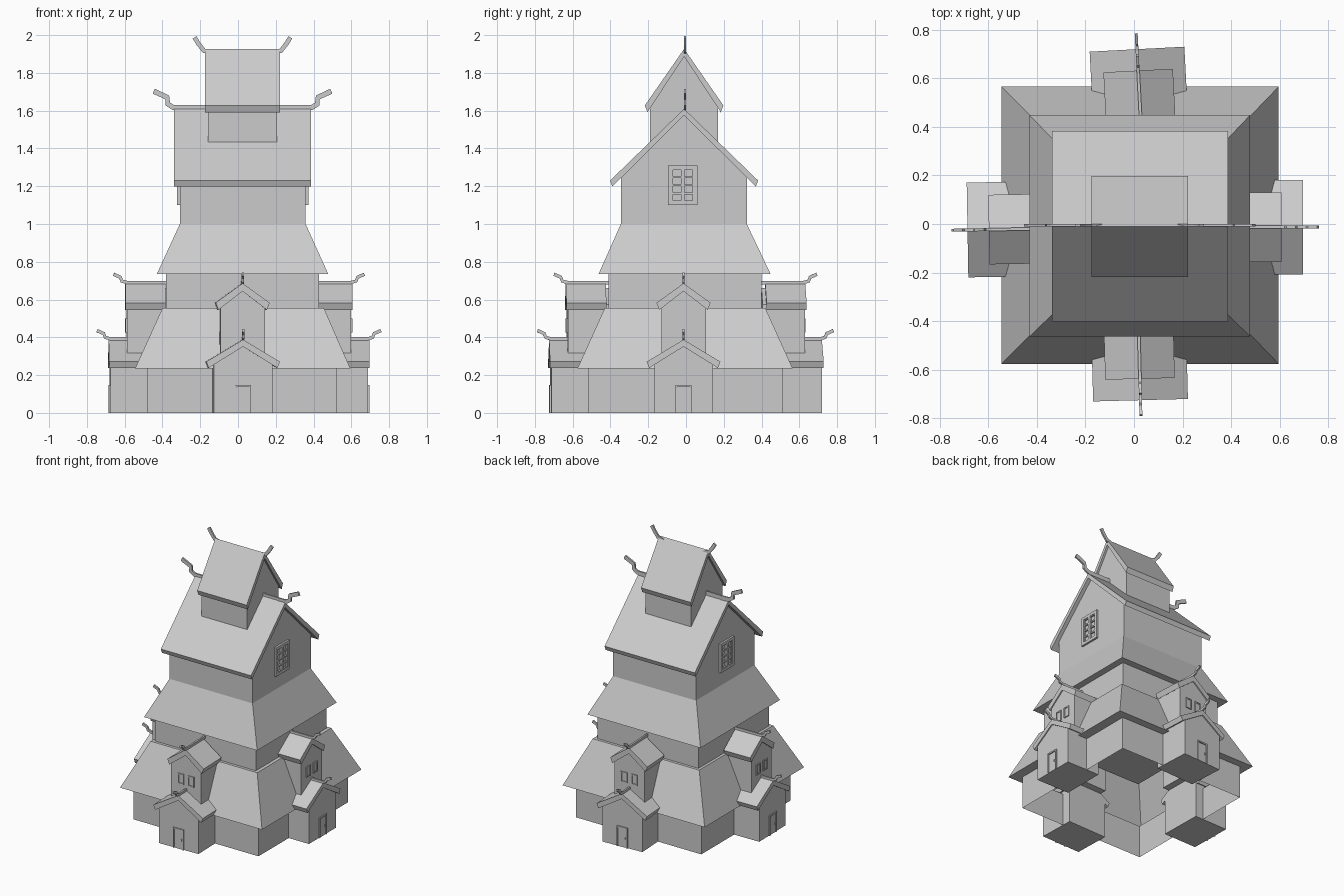
import bpy, bmesh
from math import radians
from mathutils import Matrix, Vector

if "Cube" in bpy.data.objects:
    bpy.data.objects.remove(bpy.data.objects["Cube"])


def prism(name, pts, a, b, axis='Y', mat=None):
    """Extrude a closed 2D profile (horizontal, z) from a to b along X or Y."""
    bm = bmesh.new()
    put = (lambda u, z, t: (u, t, z)) if axis == 'Y' else (lambda u, z, t: (t, u, z))
    ends = [[bm.verts.new(put(u, z, t)) for u, z in pts] for t in (a, b)]
    n = len(pts)
    for ring in ends:
        bm.faces.new(ring)
    for i in range(n):
        j = (i + 1) % n
        bm.faces.new((ends[0][i], ends[0][j], ends[1][j], ends[1][i]))
    return finish(name, bm, mat)


def finish(name, bm, mat=None):
    bmesh.ops.recalc_face_normals(bm, faces=bm.faces)
    me = bpy.data.meshes.new(name)
    bm.to_mesh(me)
    bm.free()
    ob = bpy.data.objects.new(name, me)
    bpy.context.collection.objects.link(ob)
    if mat:
        ob.matrix_world = mat
    return ob


def box(name, u0, u1, z0, z1, a, b, axis='Y', mat=None):
    return prism(name, [(u0, z0), (u1, z0), (u1, z1), (u0, z1)], a, b, axis, mat)


def tier(name, rings, close_bottom=False):
    """Stack of rectangular rings (x0, x1, y0, y1, z)."""
    bm = bmesh.new()
    prev = None
    for x0, x1, y0, y1, z in rings:
        ring = [bm.verts.new(p) for p in ((x0, y0, z), (x1, y0, z), (x1, y1, z), (x0, y1, z))]
        if prev:
            for i in range(4):
                j = (i + 1) % 4
                bm.faces.new((prev[i], prev[j], ring[j], ring[i]))
        elif close_bottom:
            bm.faces.new(ring[::-1])
        prev = ring
    return finish(name, bm)


def house(name, c, half, z0, apex, slope, a, b, axis='Y', mat=None):
    """Gabled wall block."""
    e = apex - slope * half
    prism(name, [(c - half, z0), (c + half, z0), (c + half, e), (c, apex), (c - half, e)],
          a, b, axis, mat)


def gable_roof(name, c, half, apex, slope, thick, a, b, axis='Y', mat=None):
    """Bent roof slab; thick is its vertical thickness."""
    e = apex - slope * half
    k = half - thick * 0.35
    prism(name, [(c - half, e), (c, apex), (c + half, e), (c + k, e - thick * 0.9),
                 (c, apex - thick), (c - k, e - thick * 0.9)], a, b, axis, mat)


def horn(name, path, thick, at, axis, mat=None):
    """Flat ridge finial following a path."""
    v = [Vector(p) for p in path]
    off = []
    for i, p in enumerate(v):
        d = (v[min(i + 1, len(v) - 1)] - v[max(i - 1, 0)]).normalized()
        off.append(Vector((-d.y, d.x)) * thick / 2)
    pts = [p + o for p, o in zip(v, off)] + [p - o for p, o in zip(v[::-1], off[::-1])]
    prism(name, pts, at - 0.006, at + 0.006, axis, mat)


def window(name, u0, u1, z0, z1, cols, rows, bar, a, b, axis='Y', mat=None):
    """Frame and glazing bars."""
    for i in range(cols + 1):
        u = u0 + (u1 - u0 - bar) * i / cols
        box(name + "_upright", u, u + bar, z0, z1, a, b, axis, mat)
    for i in range(rows + 1):
        z = z0 + (z1 - z0 - bar) * i / rows
        box(name + "_rail", u0, u1, z, z + bar, a, b, axis, mat)


# Ground storey with its skirt roof, open underneath
tier("ground_storey", [(-.48, .525, -.515, .51, 0), (-.48, .525, -.515, .51, .235),
                       (-.545, .595, -.575, .565, .235), (-.40, .455, -.43, .42, .555),
                       (-.38, .43, -.41, .40, .555)])

# Second storey with its skirt roof
tier("second_storey", [(-.38, .43, -.41, .40, .47), (-.38, .43, -.41, .40, .735),
                       (-.43, .478, -.463, .448, .735), (-.308, .358, -.345, .322, 1.0)], True)

# Upper hall, gables facing left and right
C = -.01
house("hall_walls", C, .333, .98, 1.58, .97, -.308, .358, 'X')
gable_roof("hall_roof", C, .392, 1.61, .97, .035, -.338, .386, 'X')
for x0, x1 in ((-.322, -.305), (.355, .372)):
    window("hall_window", -.095, .06, 1.10, 1.31, 2, 1, .02, x0, x1, 'X')
    inner = (-.318, -.305) if x0 < 0 else (.355, .368)
    window("hall_window_panes", -.08, .045, 1.115, 1.295, 2, 4, .01, *inner, 'X')

# Top tower
house("tower_walls", C, .18, 1.36, 1.90, 1.44, -.16, .207, 'X')
gable_roof("tower_roof", C, .208, 1.927, 1.44, .04, -.175, .222, 'X')

# Ridge finials on hall and tower
for s, h, t in ((-1, -.338, -.175), (1, .386, .222)):
    horn("hall_finial", [(h - s * .06, 1.612), (h + s * .005, 1.617), (h + s * .034, 1.635),
                         (h + s * .036, 1.67), (h + s * .108, 1.703)], .028, C + .005, 'Y')
    horn("tower_finial", [(t - s * .04, 1.905), (t + s * .005, 1.917), (t + s * .035, 1.955),
                          (t + s * .055, 1.988)], .024, C + .005, 'Y')
box("hall_ridge", -.338, .386, 1.59, 1.63, C, C + .01)


def porch_finial(d, z, mat):
    path = [(-d + .25, z), (-d + .01, z), (-d - .018, z + .008), (-d - .026, z + .028),
            (-d - .062, z + .044)]
    horn("porch_finial", path, .018, 0, 'X', mat)


# Two stacked porches on each of the four sides
for side, angle, x, y in (("front", 1.5, .008, -.005), ("right", 90, -.025, -.013),
                          ("back", 183, .05, 0), ("left", -89, .035, -.012)):
    m = Matrix.Translation((x, y, 0)) @ Matrix.Rotation(radians(angle), 4, 'Z')
    # lower porch with door
    house(side + "_porch_walls", 0, .155, 0, .365, .6, -.712, -.45, mat=m)
    gable_roof(side + "_porch_roof", 0, .195, .388, .6, .037, -.72, -.45, mat=m)
    porch_finial(.72, .392, m)
    box(side + "_door", -.034, .034, 0, .135, -.714, -.70, mat=m)
    for u in (-.042, .034):
        box(side + "_door_jamb", u, u + .008, 0, .147, -.72, -.70, mat=m)
    box(side + "_door_lintel", -.042, .042, .137, .147, -.72, -.70, mat=m)
    box(side + "_door_handle", .02, .026, .06, .075, -.72, -.71, mat=m)
    # upper dormer with two windows
    house(side + "_dormer_walls", 0, .118, .315, .66, .72, -.624, -.40, mat=m)
    gable_roof(side + "_dormer_roof", 0, .143, .686, .72, .042, -.632, -.42, mat=m)
    porch_finial(.632, .690, m)
    for u in (-.04, .04):
        window(side + "_dormer_window", u - .024, u + .024, .425, .5, 1, 1, .008,
               -.631, -.62, mat=m)
        box(side + "_dormer_pane", u - .02, u + .02, .43, .496, -.626, -.62, mat=m)
